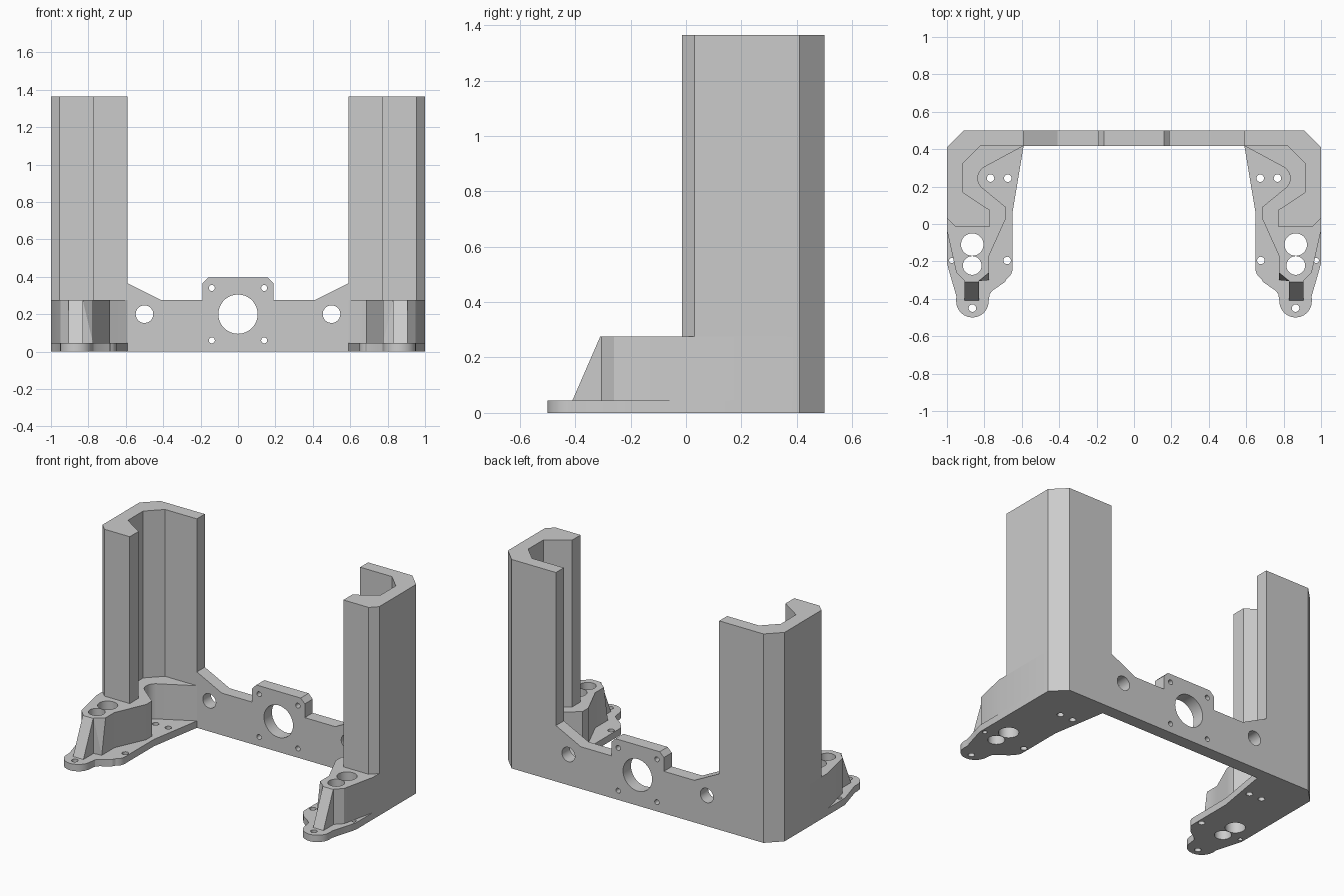
import bpy, bmesh
from math import cos, sin, radians, pi
from mathutils import Matrix

if "Cube" in bpy.data.objects:
    bpy.data.objects.remove(bpy.data.objects["Cube"], do_unlink=True)

grey = bpy.data.materials.new("light grey plastic")
grey.use_nodes = True
COLOUR = (0.6, 0.6, 0.6, 1)
grey.diffuse_color = COLOUR
grey.node_tree.nodes["Principled BSDF"].inputs["Base Color"].default_value = COLOUR


def arc(cx, cy, r, start, end, steps=12):
    angles = [radians(start + (end - start) * i / steps) for i in range(steps + 1)]
    return [(cx + r * cos(a), cy + r * sin(a)) for a in angles]


def hole(cx, cy, r):
    return arc(cx, cy, r, 0, 360, 36)[:-1]


def finish(name, mesh, mirror):
    obj = bpy.data.objects.new(name, mesh)
    bpy.context.collection.objects.link(obj)
    mesh.materials.clear()
    mesh.materials.append(grey)
    if mirror:
        obj.modifiers.new("Mirror", "MIRROR").use_axis[0] = True
    bpy.ops.object.select_all(action="DESELECT")
    obj.select_set(True)
    bpy.context.view_layer.objects.active = obj
    bpy.ops.object.shade_smooth_by_angle(angle=radians(25))
    return obj


def extrude(name, outline, holes, low, high, mirror=True, upright=False):
    """Filled outline with holes, extruded along z, or along y when upright."""
    curve = bpy.data.curves.new(name, "CURVE")
    curve.dimensions = "2D"
    curve.fill_mode = "BOTH"
    curve.extrude = (high - low) / 2
    for loop in [outline] + holes:
        spline = curve.splines.new("POLY")
        spline.points.add(len(loop) - 1)
        for point, (u, v) in zip(spline.points, loop):
            point.co = (u, v, 0, 1)
        spline.use_cyclic_u = True
    temp = bpy.data.objects.new(name + " curve", curve)
    mesh = bpy.data.meshes.new_from_object(temp)
    bpy.data.objects.remove(temp)
    bpy.data.curves.remove(curve)
    bm = bmesh.new()
    bm.from_mesh(mesh)
    bmesh.ops.remove_doubles(bm, verts=bm.verts, dist=0.0002)
    middle = (low + high) / 2
    if upright:
        bm.transform(Matrix.Translation((0, middle, 0)) @ Matrix.Rotation(pi / 2, 4, "X"))
    else:
        bm.transform(Matrix.Translation((0, 0, middle)))
    bmesh.ops.recalc_face_normals(bm, faces=bm.faces)
    bm.to_mesh(mesh)
    bm.free()
    mesh.name = name
    return finish(name, mesh, mirror)


def hull(name, points):
    bm = bmesh.new()
    for p in points:
        bm.verts.new(p)
    bmesh.ops.convex_hull(bm, input=bm.verts)
    bmesh.ops.recalc_face_normals(bm, faces=bm.faces)
    mesh = bpy.data.meshes.new(name)
    bm.to_mesh(mesh)
    bm.free()
    return finish(name, mesh, True)


PLATE, BLOCK, TOP = 0.045, 0.275, 1.365
BACK, INNER = 0.5, 0.418
outer_corner = [(0.59, BACK), (0.91, BACK), (1, 0.41)]
wells = [hole(0.865, -0.11, 0.06), hole(0.865, -0.222, 0.05)]

# Foot plates with screw holes
foot = outer_corner + [(1, -0.21), (0.985, -0.265), (0.95, -0.385)]
foot += arc(0.864, -0.413, 0.087, 0, -180)
foot += [(0.772, -0.375), (0.755, -0.355), (0.69, -0.31)]
foot += arc(0.71, -0.24, 0.06, 240, 180, 6) + [(0.65, 0.06), (0.59, INNER)]
screws = [hole(x, y, 0.02) for x, y in
          [(0.675, 0.245), (0.767, 0.245), (0.678, -0.195), (0.864, -0.45)]]
screws.append(hole(0.975, -0.195, 0.014))
extrude("foot_plate", foot, wells + screws, 0, PLATE)

# Solid blocks under the columns
block = outer_corner + [(1, -0.035), (0.95, -0.26), (0.905, -0.305), (0.83, -0.305),
                        (0.775, -0.26), (0.775, -0.17), (0.685, 0.03), (0.685, 0.09)]
block += arc(0.767, 0.245, 0.068, -55, 60) + [(0.59, INNER)]
extrude("base_block", block, wells, PLATE, BLOCK)

# Tall channel columns
column = outer_corner + [(1, 0.03), (0.955, -0.015), (0.772, -0.015), (0.772, 0.075),
                         (0.913, 0.168), (0.913, 0.325), (0.82, INNER), (0.59, INNER)]
extrude("channel_column", column, [], BLOCK, TOP)

# Sloping ribs and small corner gussets on the block fronts
hull("front_rib", [(x, y, z) for x in (0.83, 0.905)
                   for y, z in [(-0.3, PLATE), (-0.3, BLOCK), (-0.31, BLOCK), (-0.41, PLATE)]])
hull("corner_gusset", [(0.83, -0.305, BLOCK), (0.775, -0.26, BLOCK), (0.83, -0.305, PLATE),
                       (0.775, -0.26, PLATE), (0.775, -0.3, PLATE)])

# Back panel with raised centre and through holes
half = [(0.59, 0), (0.59, 0.365), (0.41, BLOCK), (0.19, BLOCK), (0.19, 0.365), (0.16, 0.395)]
panel = half + [(-x, z) for x, z in reversed(half)]
panel_holes = [hole(0, 0.2, 0.105)]
for side in (-1, 1):
    panel_holes.append(hole(0.5 * side, 0.2, 0.047))
    panel_holes += [hole(0.14 * side, z, 0.016) for z in (0.06, 0.34)]
extrude("back_panel", panel, panel_holes, INNER, BACK, mirror=False, upright=True)
